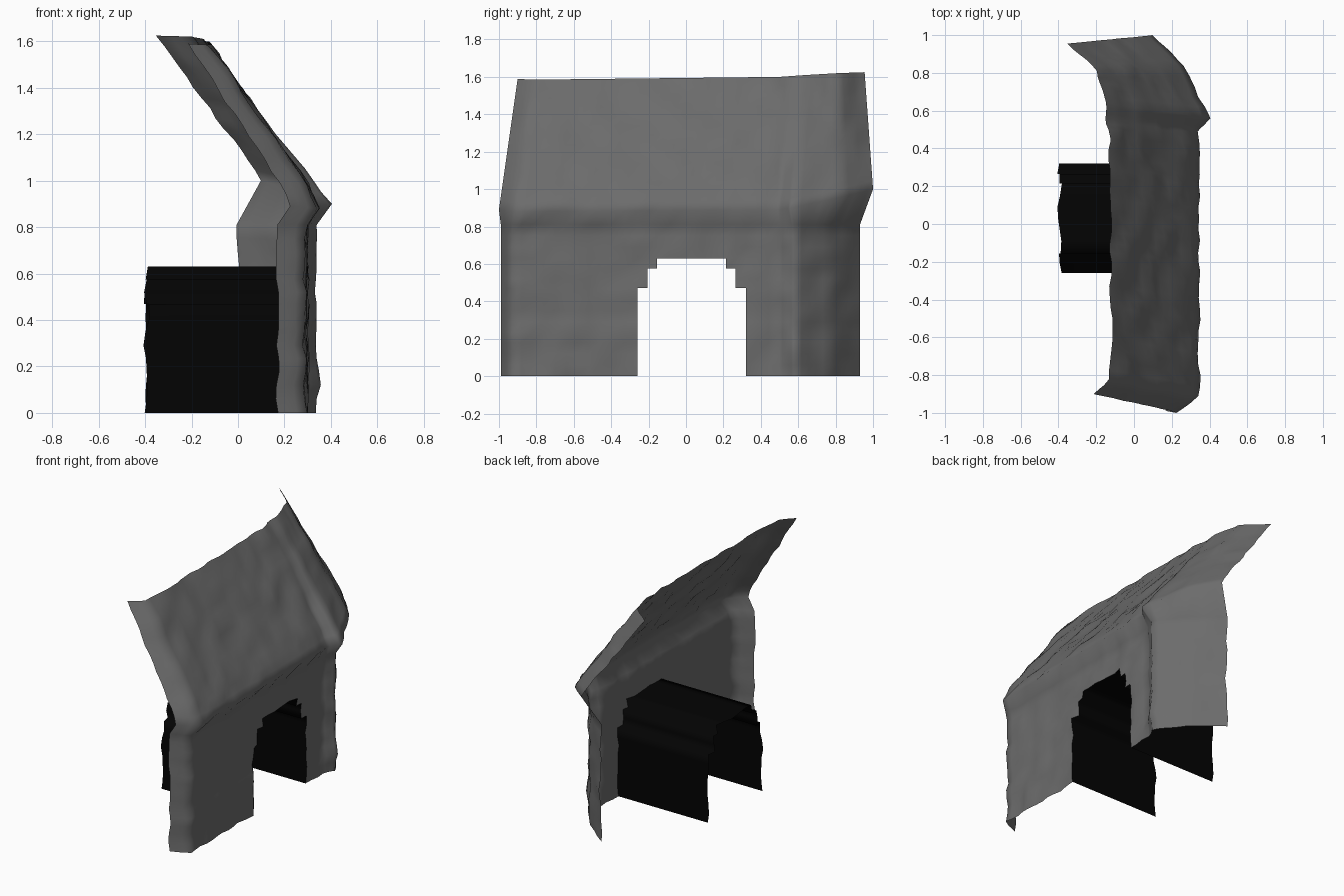
import bpy, bmesh
from mathutils import Vector, noise

if "Cube" in bpy.data.objects:
    bpy.data.objects.remove(bpy.data.objects["Cube"])

# Stations along the facade: wall foot (x, y), eave point, roof top point
STATIONS = [
    ((0.17, -0.99), (0.22, -1.00, 0.89), (-0.21, -0.90, 1.59)),
    ((0.29, -0.94), (0.345, -0.92, 0.88), (-0.12, -0.83, 1.585)),
    ((0.295, 0.50), (0.345, 0.49, 0.89), (-0.13, 0.50, 1.60)),
    ((0.34, 0.58), (0.395, 0.56, 0.90), (-0.15, 0.64, 1.61)),
    ((0.20, 0.77), (0.27, 0.84, 0.96), (-0.19, 0.81, 1.62)),
    ((0.00, 0.93), (0.10, 1.00, 1.00), (-0.35, 0.955, 1.625)),
]
WALL_Z = [0, 0.06, 0.12, 0.18, 0.235, 0.29, 0.35, 0.41, 0.47, 0.52, 0.575, 0.63,
          0.69, 0.75, 0.81]
ROOF_STEPS = 14
# Half-width of the stepped opening for each row of height
STEPS = [(0.47, 0.29), (0.575, 0.235), (0.63, 0.185)]
MID = 0.03
FRONT_Y = [-0.93, -0.88, -0.82, -0.76, -0.70, -0.64, -0.58, -0.52, -0.46, -0.40,
           -0.33, -0.26, -0.205, -0.155, -0.09, -0.03, 0.03, 0.09, 0.15, 0.215,
           0.265, 0.32, 0.38, 0.44, 0.50]


def rough(p):
    n = noise.noise(Vector((p.x * 3, p.y * 9.3 + 5, p.z * 9.7 + 2.3)))
    return Vector((p.x + 0.022 * n, p.y, p.z))


def station_params():
    out = [(0, k / 3) for k in range(3)]
    out += [(1, (y + 0.94) / 1.44) for y in FRONT_Y]
    out += [(i, k / 5) for i in (2, 3, 4) for k in range(5) if (i, k) != (2, 0)]
    return out + [(4, 1.0)]


def column(i, t):
    a, b = STATIONS[i], STATIONS[i + 1]
    foot, eave, top = [Vector((*p, 0)[:3]).lerp(Vector((*q, 0)[:3]), t) for p, q in zip(a, b)]
    pts = [Vector((foot.x, foot.y, z)) for z in WALL_Z]
    # the roof swells a little just above the eave along the front
    swell = 0.015 if i < 2 else 0.0
    for k in range(ROOF_STEPS + 1):
        s = k / ROOF_STEPS
        bulge = swell * min(s / 0.14, (1 - s) / 0.86)
        pts.append(eave.lerp(top, s) + Vector((bulge, 0, 0)))
    return [rough(p) for p in pts]


def is_open(y, z):
    for top, half in STEPS:
        if z < top:
            return abs(y - MID) < half
    return False


def finish(name, bm, colour):
    mesh = bpy.data.meshes.new(name)
    bm.to_mesh(mesh)
    bm.free()
    ob = bpy.data.objects.new(name, mesh)
    bpy.context.collection.objects.link(ob)
    mat = bpy.data.materials.new(name + "_material")
    mat.diffuse_color = (*colour, 1)
    mat.use_nodes = True
    mat.node_tree.nodes["Principled BSDF"].inputs["Base Color"].default_value = mat.diffuse_color
    mesh.materials.append(mat)
    mesh.shade_smooth()
    return ob


def sheet(rows, skip=lambda c: False):
    bm = bmesh.new()
    grid = [[bm.verts.new(p) for p in r] for r in rows]
    for r, s in zip(grid, grid[1:]):
        for j in range(len(r) - 1):
            q = (r[j], s[j], s[j + 1], r[j + 1])
            c = sum((v.co for v in q), Vector()) / 4
            if not skip(c):
                bm.faces.new(q)
    loose = [v for v in bm.verts if not v.link_faces]
    bmesh.ops.delete(bm, geom=loose, context='VERTS')
    return bm


# Front wall with stepped doorway, angled ends and sloping roof in one skin
facade = sheet([column(i, t) for i, t in station_params()], lambda c: is_open(c.y, c.z))
finish("facade", facade, (0.15, 0.15, 0.15))

# Stepped tunnel running back from the doorway
half = [(0.29, z) for z in WALL_Z[:9]]
half += [(0.235, 0.47), (0.235, 0.52), (0.235, 0.575), (0.185, 0.575), (0.185, 0.63),
         (0.12, 0.63), (0.06, 0.63)]
profile = [(MID - w, z) for w, z in half] + [(MID, 0.63)]
profile += [(MID + w, z) for w, z in reversed(half)]
rows = []
for k in range(9):
    x = 0.295 + (-0.393 - 0.295) * k / 8
    rows.append([rough(Vector((x, y, z))) for y, z in profile])
finish("tunnel", sheet(rows), (0.001, 0.001, 0.001))
